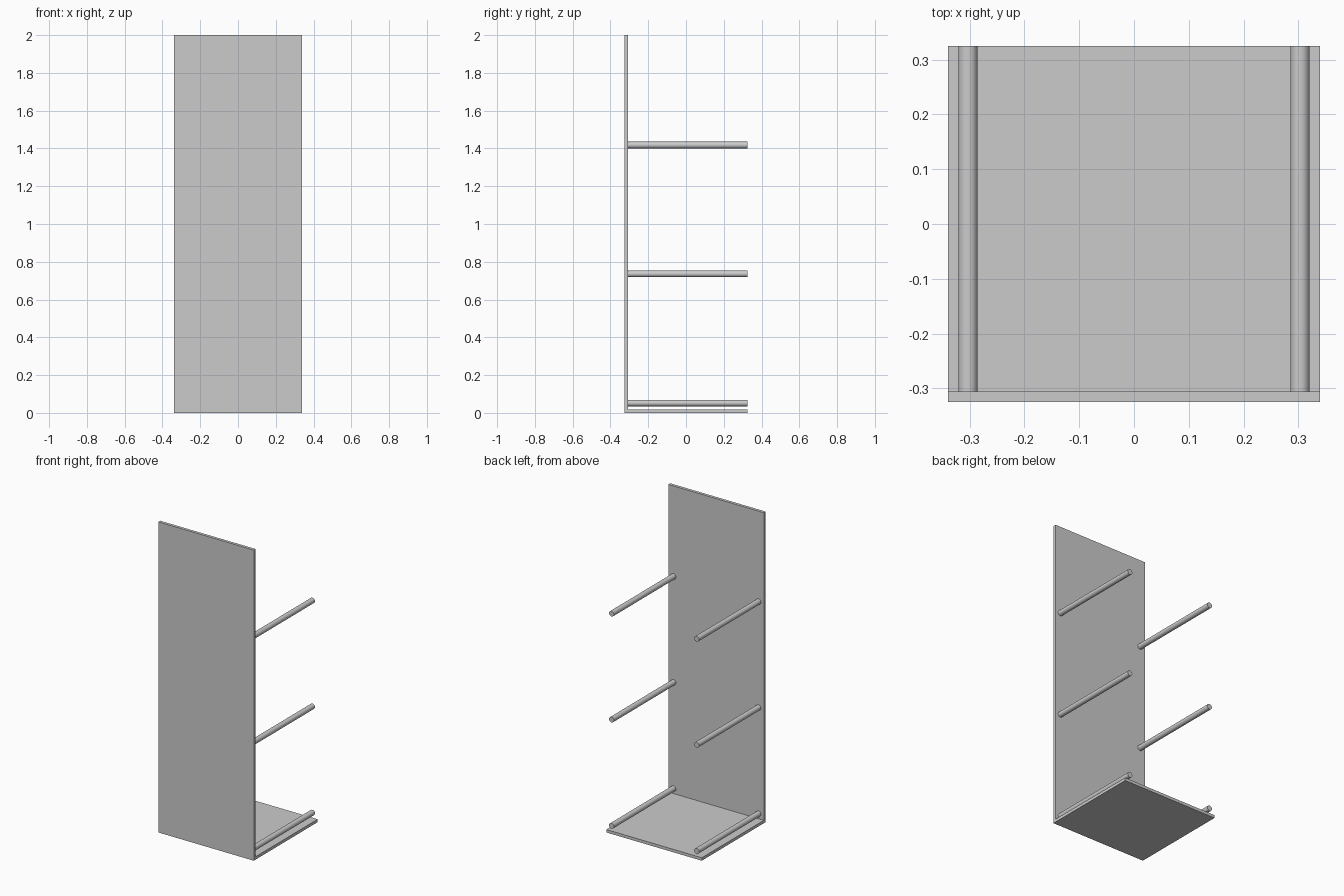
import bpy
import math

cube = bpy.data.objects.get("Cube")
if cube:
    bpy.data.objects.remove(cube, do_unlink=True)

# Single plain grey finish
GREY = (0.6, 0.6, 0.6, 1.0)
grey = bpy.data.materials.new("grey")
grey.use_nodes = True
grey.diffuse_color = GREY
grey.node_tree.nodes["Principled BSDF"].inputs["Base Color"].default_value = GREY

HALF_WIDTH = 0.34
FRONT, BACK = -0.325, 0.325
PANEL_BACK = -0.306
HEIGHT = 2.0
BASE_TOP = 0.019
ROD_RADIUS = 0.0175
ROD_X = 0.303


def finish(name):
    obj = bpy.context.object
    obj.name = obj.data.name = name
    obj.data.materials.append(grey)
    return obj


def box(name, y0, y1, z1):
    """Full-width slab standing on the ground."""
    bpy.ops.mesh.primitive_cube_add(size=1, location=(0, (y0 + y1) / 2, z1 / 2))
    bpy.context.object.scale = (2 * HALF_WIDTH, y1 - y0, z1)
    bpy.ops.object.transform_apply(location=False, rotation=False, scale=True)
    return finish(name)


def rod(name, x, z):
    """Round bar running back from the panel."""
    bpy.ops.mesh.primitive_cylinder_add(
        vertices=32, radius=ROD_RADIUS, depth=BACK - PANEL_BACK,
        location=(x, (PANEL_BACK + BACK) / 2, z), rotation=(math.pi / 2, 0, 0))
    bpy.ops.object.shade_smooth_by_angle()
    return finish(name)


# Upright panel and base shelf
box("upright_panel", FRONT, PANEL_BACK, HEIGHT)
box("base_shelf", PANEL_BACK, BACK, BASE_TOP)

# Three pairs of rods
for level, z in (("lower", 0.052), ("middle", 0.736), ("upper", 1.418)):
    for side, sign in (("left", 1), ("right", -1)):
        rod(f"{level}_{side}_rod", sign * ROD_X, z)
